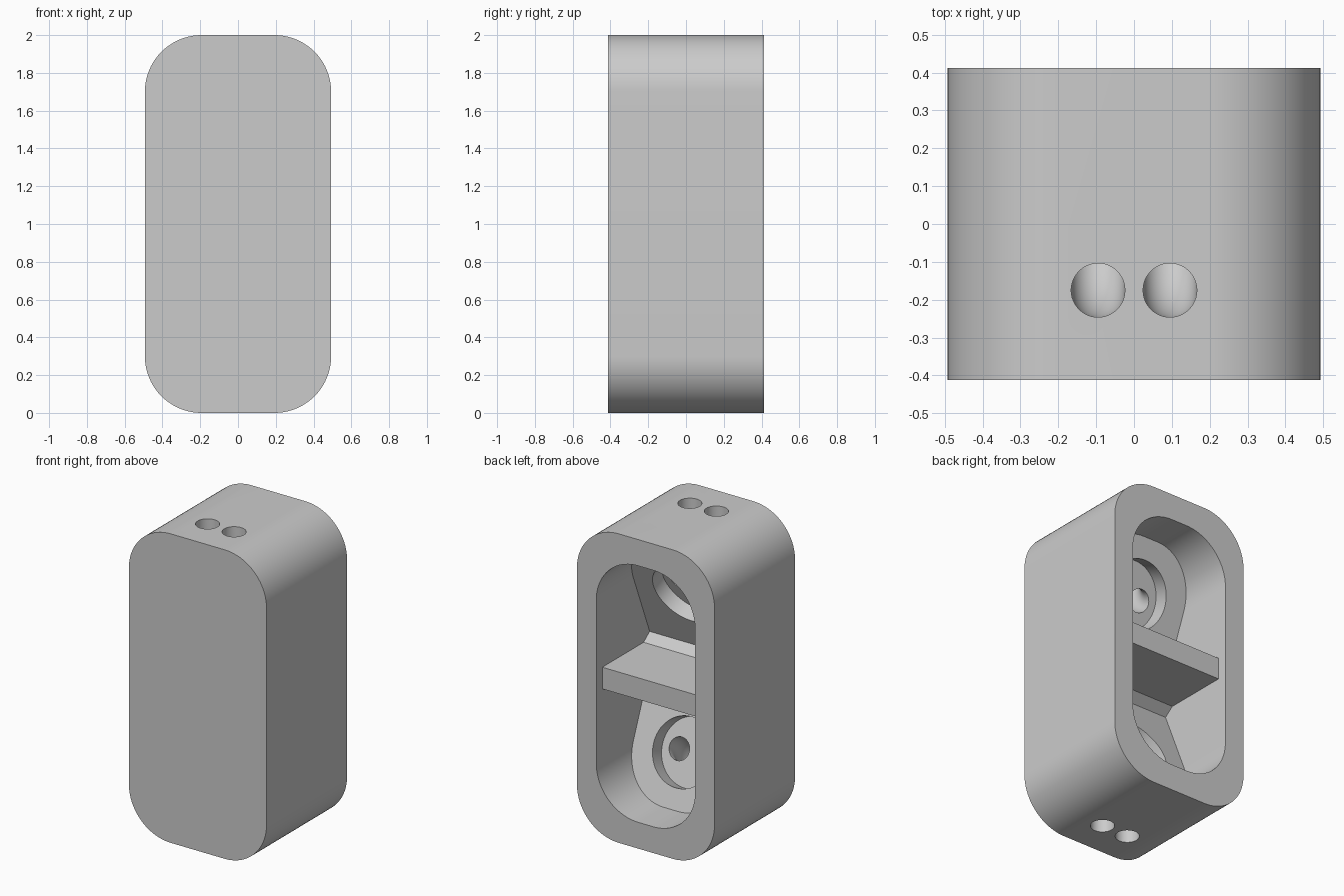
import bpy, bmesh, math
from mathutils import Vector

cube = bpy.data.objects.get("Cube")
if cube:
    bpy.data.objects.remove(cube, do_unlink=True)

MID = 1.0                       # height of the mirror plane
TILT = math.atan(0.405)         # lean of each cavity floor
FLOOR_Y = -0.181                # floor depth where it would meet the mid plane

grey = bpy.data.materials.new("plain grey")
grey.use_nodes = True
colour = (0.6, 0.6, 0.6, 1)
grey.diffuse_color = colour
grey.node_tree.nodes["Principled BSDF"].inputs["Base Color"].default_value = colour


def skin(name, rings):
    """Closed solid through a list of matching rings of points."""
    bm = bmesh.new()
    loops = [[bm.verts.new(p) for p in ring] for ring in rings]
    n = len(loops[0])
    for a, b in zip(loops, loops[1:]):
        for i in range(n):
            j = (i + 1) % n
            bm.faces.new((a[i], a[j], b[j], b[i]))
    bm.faces.new(loops[0])
    bm.faces.new(loops[-1])
    bmesh.ops.recalc_face_normals(bm, faces=bm.faces)
    mesh = bpy.data.meshes.new(name)
    bm.to_mesh(mesh)
    bm.free()
    mesh.materials.append(grey)
    obj = bpy.data.objects.new(name, mesh)
    bpy.context.collection.objects.link(obj)
    return obj


def rounded_block(name, half_w, half_h, r, y0, y1, steps=20):
    outline = []
    for k, (sx, sz) in enumerate(((1, 1), (-1, 1), (-1, -1), (1, -1))):
        for i in range(steps + 1):
            a = math.pi / 2 * (k + i / steps)
            outline.append((sx * (half_w - r) + r * math.cos(a),
                            sz * (half_h - r) + r * math.sin(a)))
    return skin(name, [[(x, y, MID + z) for x, z in outline] for y in (y0, y1)])


def tube(name, path, radius, x, side, sides=48):
    """Round sweep along (y, height from mid plane) points with tangents."""
    rings = []
    for (y, d), (ty, td) in path:
        ring = []
        for i in range(sides):
            a = 2 * math.pi * i / sides
            s = radius * math.sin(a)
            ring.append((x + radius * math.cos(a), y - td * s, MID + side * (d + ty * s)))
        rings.append(ring)
    return skin(name, rings)


def subtract(target, cutter):
    mod = target.modifiers.new("cut", 'BOOLEAN')
    mod.operation = 'DIFFERENCE'
    mod.solver = 'EXACT'
    mod.object = cutter
    bpy.context.view_layer.objects.active = target
    bpy.ops.object.modifier_apply(modifier=mod.name)
    bpy.data.objects.remove(cutter, do_unlink=True)


# Outer housing and the pocket open at the back
housing = rounded_block("housing", 0.493, 1.0, 0.3, -0.412, 0.412)
pocket = rounded_block("pocket", 0.354, 0.83, 0.3, -0.35, 0.5)

# Divider shelf, its chamfers and the two leaning floors, left standing in the pocket
half = [(0.35, 0.07), (-0.072, 0.07), (-0.134, 0.117),
        (FLOOR_Y + math.tan(TILT) * 0.95, 0.95), (-0.4, 0.95)]
section = half + [(y, -d) for y, d in reversed(half)]
core = skin("core", [[(x, y, MID + d) for y, d in section] for x in (-0.5, 0.5)])
subtract(pocket, core)
subtract(housing, pocket)

# Round recess in each floor, with two bent ducts leading out of the end
inward = Vector((-math.cos(TILT), math.sin(TILT)))
centre = Vector((FLOOR_Y + 0.51 * math.tan(TILT), 0.51))
recess_base = centre + inward * 0.1
duct_y = -0.175
turn = math.pi / 2 - TILT
reach = (recess_base.x - duct_y) / math.cos(TILT)
bend_r = reach / math.tan(turn / 2)
bend_centre = recess_base + Vector((math.sin(TILT), math.cos(TILT))) * bend_r
bend = []
for i in range(17):
    a = TILT + turn * i / 16
    point = bend_centre + Vector((-math.sin(a), -math.cos(a))) * bend_r
    bend.append((point, (-math.cos(a), math.sin(a))))
duct = [(recess_base - inward * 0.05, inward)] + bend + [((duct_y, 1.05), (0, 1))]

for side in (1, -1):
    ends = [(centre - inward * 0.04, inward), (recess_base, inward)]
    subtract(housing, tube("recess", ends, 0.215, 0, side, 64))
    for x in (-0.095, 0.095):
        subtract(housing, tube("duct", duct, 0.071, x, side))

bpy.ops.object.select_all(action='DESELECT')
housing.select_set(True)
bpy.context.view_layer.objects.active = housing
bpy.ops.object.shade_smooth_by_angle(angle=math.radians(25))
